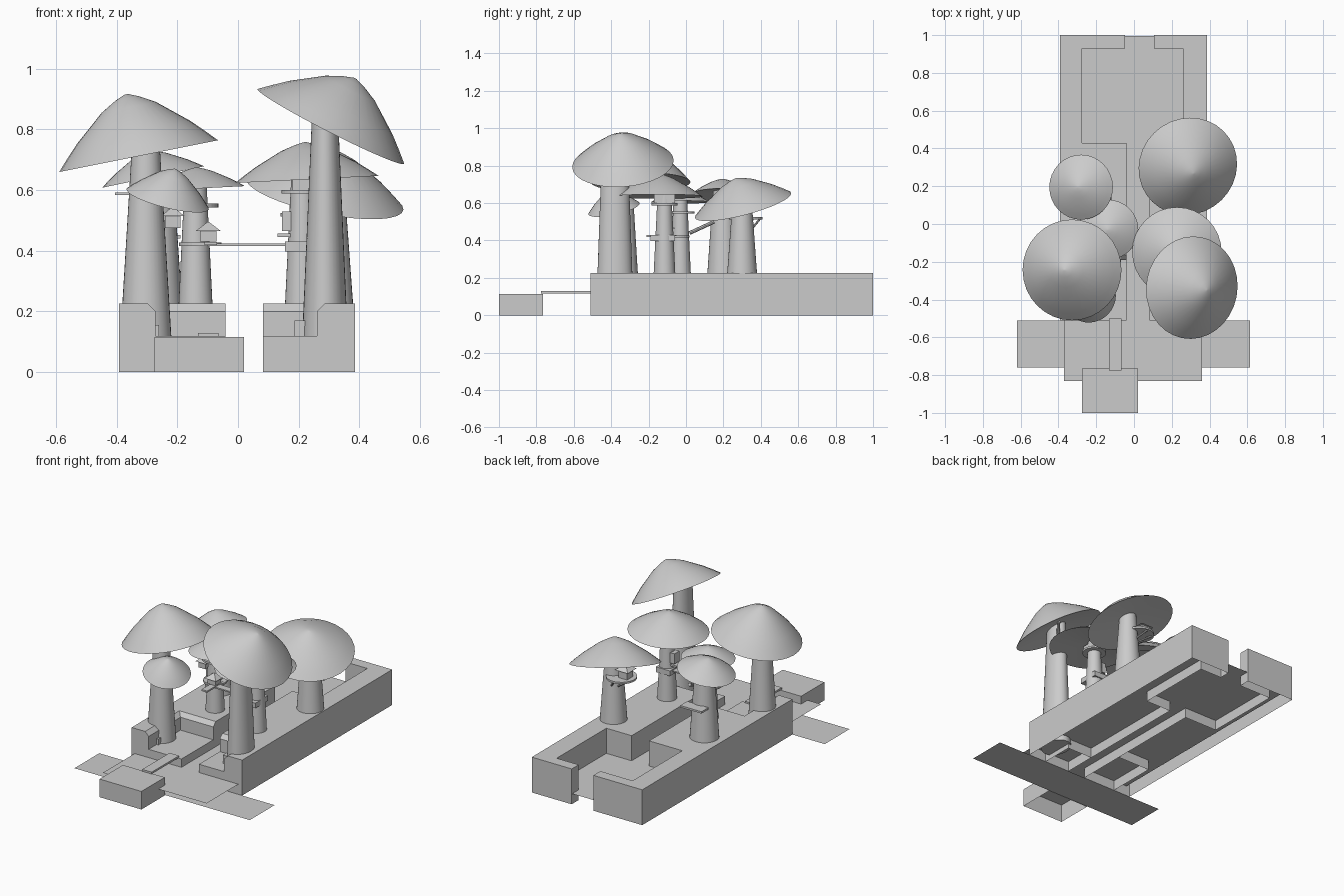
import bpy, bmesh, math
from mathutils import Vector

if "Cube" in bpy.data.objects:
    bpy.data.objects.remove(bpy.data.objects["Cube"])


def finish(name, bm, smooth=False):
    bmesh.ops.recalc_face_normals(bm, faces=bm.faces)
    me = bpy.data.meshes.new(name)
    bm.to_mesh(me)
    bm.free()
    ob = bpy.data.objects.new(name, me)
    bpy.context.collection.objects.link(ob)
    if smooth:
        bpy.ops.object.select_all(action='DESELECT')
        ob.select_set(True)
        bpy.context.view_layer.objects.active = ob
        bpy.ops.object.shade_smooth_by_angle(angle=math.radians(35))
    return ob


def loft(name, rings, bottom=False, top=True, smooth=False):
    """Skin a stack of closed rings of equal length."""
    bm = bmesh.new()
    rows = [[bm.verts.new(p) for p in r] for r in rings]
    n = len(rows[0])
    for a, b in zip(rows, rows[1:]):
        for i in range(n):
            bm.faces.new((a[i], a[(i + 1) % n], b[(i + 1) % n], b[i]))
    if top:
        bm.faces.new(rows[-1])
    if bottom:
        bm.faces.new(rows[0])
    return finish(name, bm, smooth)


def box(name, x0, x1, y0, y1, z0, z1, bottom=True):
    c = [(x0, y0), (x1, y0), (x1, y1), (x0, y1)]
    return loft(name, [[(x, y, z) for x, y in c] for z in (z0, z1)], bottom=bottom)


def circle(x, y, z, rx, ry=None, n=32):
    ry = ry or rx
    return [(x + rx * math.cos(2 * math.pi * i / n),
             y + ry * math.sin(2 * math.pi * i / n), z) for i in range(n)]


def sheet(name, x0, x1, y0, y1, z):
    bm = bmesh.new()
    bm.faces.new([bm.verts.new(p) for p in
                  ((x0, y0, z), (x1, y0, z), (x1, y1, z), (x0, y1, z))])
    return finish(name, bm)


def cap(name, c, R, h, sx=0, sy=0, n=32):
    """Tilted cap: dome profile with a shallow hollow underside."""
    nrm = Vector((-sx, -sy, 1)).normalized()
    rot = Vector((0, 0, 1)).rotation_difference(nrm)
    prof = [(.12, .22), (1, 0), (.87, .18), (.71, .39), (.34, .79), (.15, .93), (.02, 1)]
    rings = [[Vector(c) + rot @ Vector(p) for p in circle(0, 0, h * k, R * r, n=n)]
             for r, k in prof]
    return loft(name, rings, bottom=True, smooth=True)


def platform(name, x, y, z, r, t=.012):
    return loft(name, [circle(x, y, z - t, r), circle(x, y, z, r)], bottom=True)


def hut(name, x, y, z, w=.05, h=.045):
    box(name, x - w / 2, x + w / 2, y - w / 2, y + w / 2, z, z + h)
    e = w * .75
    sq = [(-1, -1), (1, -1), (1, 1), (-1, 1)]
    loft(name + "_roof", [[(x + a * e * k, y + b * e * k, zz) for a, b in sq]
                          for k, zz in ((1, z + h), (.05, z + h + .03))], bottom=True)


def strut(name, a, b, r=.01):
    """Round branch between two points."""
    a, b = Vector(a), Vector(b)
    rot = Vector((0, 0, 1)).rotation_difference(b - a)
    loft(name, [[p + rot @ Vector(q) for q in circle(0, 0, 0, r, n=8)] for p in (a, b)],
         bottom=True, smooth=True)


# Two cliffs, open below, each with a bevelled notch at the front
def cliff(name, inner, pool, outer, gate, notch_x, notch_y, s):
    def ring(z, d):
        return [(p[0], p[1], z) for p in (
            (outer, -.51), (notch_x + s * d, -.51), (notch_x + s * d, notch_y + d),
            (inner, notch_y + d), (inner, .43), (pool, .43), (pool, .93),
            (gate, .93), (gate, 1), (outer, 1))]
    loft(name, [ring(0, 0), ring(.2, 0), ring(.225, .025)])


cliff("left_cliff", -.041, -.275, -.392, -.048, -.272, -.19, -1)
cliff("right_cliff", .082, .26, .386, .105, .26, -.30, 1)
box("left_ledge", -.272, -.041, -.51, -.19, 0, .118, bottom=False)
box("right_ledge", .082, .26, -.51, -.30, 0, .118, bottom=False)

# Raised water sheet through the channel, road at ground level, front dock
sheet("water", -.37, .36, -.83, .995, .065)
sheet("cross_road", -.62, .615, -.76, -.51, 0)
box("front_dock", -.275, .02, -1, -.765, 0, .115, bottom=False)
box("dock_bridge", -.132, -.065, -.775, -.5, .117, .129)

# Trunks: x, y, bottom z, top z, base rx, base ry, top rx, top ry
trunks = {
    "front_right": (.287, -.38, .03, .87, .079, .1, .042, .07),
    "front_left": (-.304, -.335, .118, .76, .084, .084, .045, .045),
    "back_right": (.30, .30, .22, .63, .08, .08, .05, .05),
    "mid_right": (.213, -.115, .22, .67, .058, .058, .036, .036),
    "back_left": (-.27, .20, .22, .67, .086, .086, .055, .055),
    "mid_left": (-.14, -.03, .22, .63, .056, .056, .036, .036)}
for k, (x, y, z0, z1, a, b, c, d) in trunks.items():
    loft(k + "_trunk", [circle(x, y, z0, a, b), circle(x, y, z1, c, d)], bottom=True, smooth=True)

# Caps: rim centre, radius, height, slope of the rim in x and y
caps = {
    "front_right": ((.306, -.337, .81), .272, .178, -.51, .08),
    "front_left": ((-.328, -.243, .712), .267, .208, .2, 0),
    "back_right": ((.285, .305, .588), .266, .152, -.21, .26),
    "mid_right": ((.227, -.148, .635), .237, .123, .05, 0),
    "back_left": ((-.28, .195, .643), .172, .088, .21, 0),
    "mid_left": ((-.135, -.03, .605), .158, .07, .05, 0),
    "side": ((-.232, -.385, .57), .14, .105, -.25, .22)}
for k, (c, R, h, sx, sy) in caps.items():
    cap(k + "_cap", c, R, h, sx, sy)
strut("side_cap_branch", (-.30, -.33, .52), (-.22, -.385, .61), .018)
strut("front_right_branch", (.29, -.36, .76), (.36, -.27, .82))

# Rope bridge between the middle trunks, with landings
platform("mid_left_landing", -.125, -.05, .427, .07)
box("rope_bridge", -.1, .2, -.13, -.085, .415, .423)
box("bridge_landing", .155, .255, -.19, -.06, .397, .43)
box("bridge_stair", -.11, -.07, -.21, -.05, .418, .428)

# Round platforms and struts
platform("back_right_deck", .23, .32, .525, .09)
platform("mid_right_deck", .213, -.115, .60, .07)
platform("mid_left_deck", -.14, -.03, .555, .075)
box("back_left_plank", -.405, -.25, .17, .25, .583, .592)
box("back_left_low_plank", -.34, -.19, .26, .33, .44, .452)
for a in range(90, 271, 60):
    u, v = math.cos(math.radians(a)), math.sin(math.radians(a))
    strut("deck_strut", (.28 + .04 * u, .31 + .04 * v, .46), (.23 + .075 * u, .32 + .075 * v, .515), .006)

# Huts
hut("bridge_hut", -.098, -.1, .43, .055, .035)
hut("mid_left_hut", -.215, -.03, .475, .05, .04)
hut("back_right_hut", .2, .32, .525, .06, .05)
box("mid_right_hut", .145, .175, -.14, -.09, .465, .53)
box("mid_right_room", .18, .25, -.17, -.06, .6, .645)
box("mid_right_shelf", .13, .2, -.14, -.09, .445, .457)
strut("walkway", (-.12, .02, .44), (-.13, .15, .5), .01)

# Doors at the feet of the front trunks
box("front_left_door", -.30, -.26, -.43, -.40, .118, .155)
box("front_right_door", .187, .225, -.42, -.37, .118, .17)
